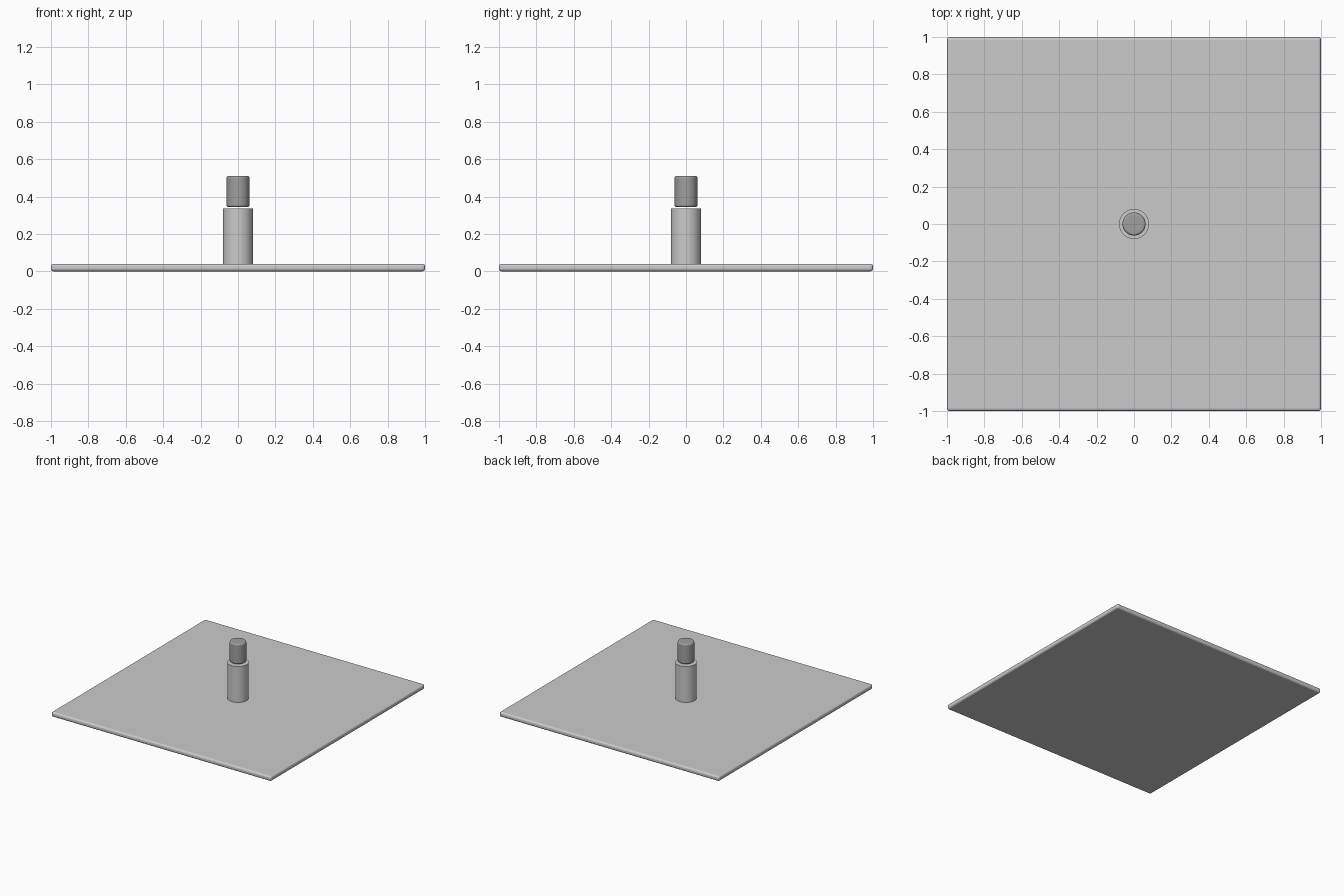
import bpy
import math

cube = bpy.data.objects.get("Cube")
if cube:
    bpy.data.objects.remove(cube, do_unlink=True)


def make_material(name, value):
    mat = bpy.data.materials.new(name)
    mat.use_nodes = True
    colour = (value, value, value, 1)
    mat.diffuse_color = colour
    mat.node_tree.nodes["Principled BSDF"].inputs["Base Color"].default_value = colour
    return mat


def finish(name, mat, bevel=0, segments=3):
    obj = bpy.context.object
    obj.name = name
    obj.data.materials.append(mat)
    if bevel:
        mod = obj.modifiers.new("rounded_edges", "BEVEL")
        mod.width = bevel
        mod.segments = segments
        mod.limit_method = "ANGLE"
        mod.angle_limit = math.radians(40)
    return obj


def cylinder(name, radius, bottom, top, mat, bevel=0):
    bpy.ops.mesh.primitive_cylinder_add(
        vertices=32, radius=radius, depth=top - bottom,
        location=(0, 0, (bottom + top) / 2))
    return finish(name, mat, bevel)


light_grey = make_material("light_grey", 0.6)
mid_grey = make_material("mid_grey", 0.35)

# Thin square plate with rounded rim
bpy.ops.mesh.primitive_cube_add(size=1, location=(0, 0, 0.02))
bpy.context.object.scale = (2, 2, 0.04)
bpy.ops.object.transform_apply(location=False, rotation=False, scale=True)
finish("base_plate", light_grey, 0.015, 4)

# Post, and the smaller cap floating just above it
cylinder("post", 0.08, 0.03, 0.335, light_grey)
cylinder("cap", 0.062, 0.343, 0.51, mid_grey, 0.012)
